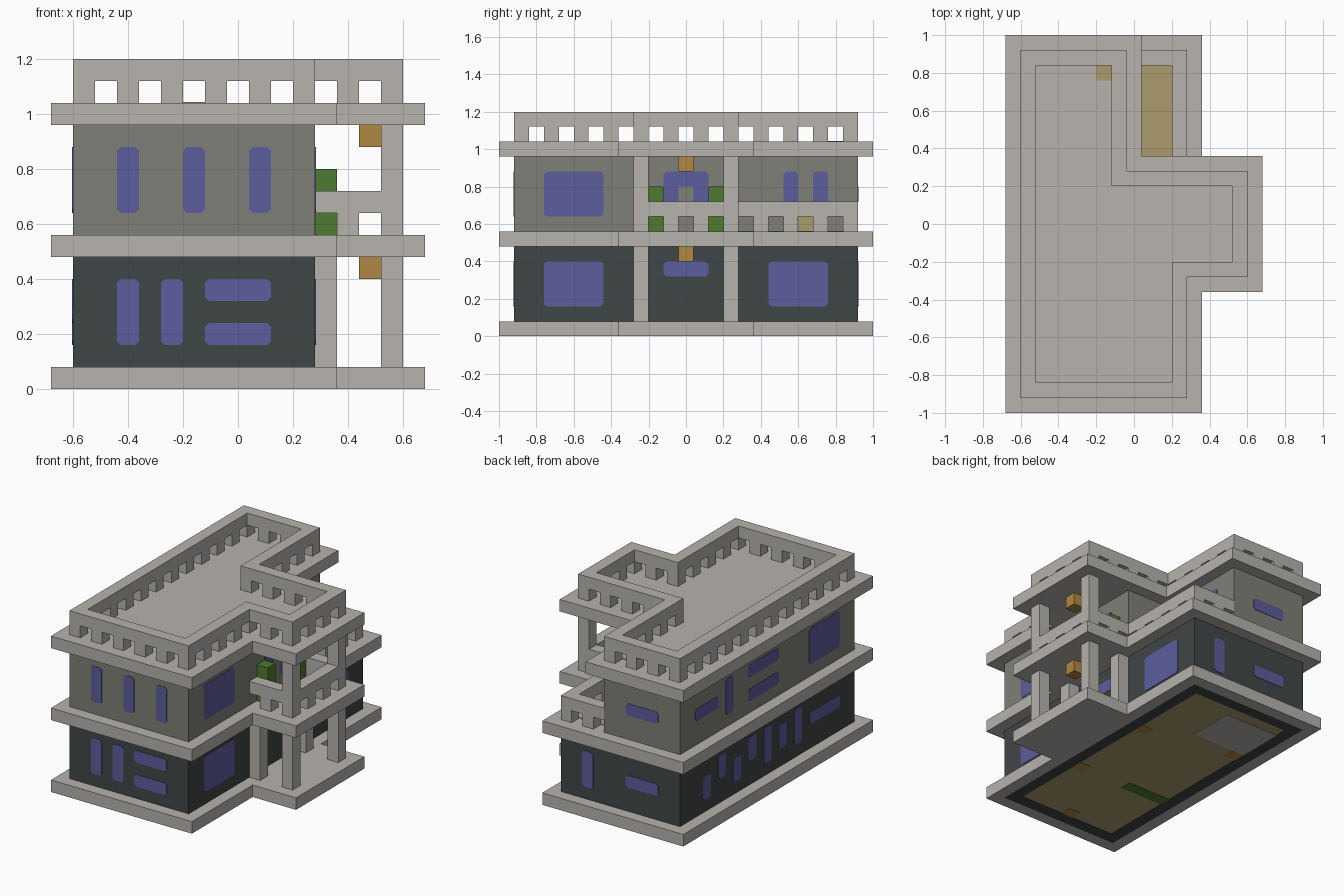
import bpy, bmesh
from mathutils import Vector

cube = bpy.data.objects.get("Cube")
if cube:
    bpy.data.objects.remove(cube, do_unlink=True)


def material(name, rgb):
    linear = [((c / 255 + 0.055) / 1.055) ** 2.4 for c in rgb] + [1]
    m = bpy.data.materials.new(name)
    m.use_nodes = True
    m.diffuse_color = linear
    m.node_tree.nodes["Principled BSDF"].inputs["Base Color"].default_value = linear
    return m


STONE = material("pale stone", (183, 179, 173))
GREY = material("grey wall", (128, 128, 120))
DARK = material("dark wall", (64, 70, 70))
GLASS = material("blue glass", (92, 93, 156))
GOLD = material("lantern gold", (176, 137, 66))
GREEN = material("leaf green", (78, 122, 48))
WOOD = material("tan wood", (171, 155, 109))


def extrude(bm, points, offset):
    face = bm.faces.new([bm.verts.new(p) for p in points])
    new = bmesh.ops.extrude_face_region(bm, geom=[face])["geom"]
    moved = [g for g in new if isinstance(g, bmesh.types.BMVert)]
    bmesh.ops.translate(bm, verts=moved, vec=Vector(offset))


def finish(name, bm, mat):
    bmesh.ops.recalc_face_normals(bm, faces=bm.faces[:])
    mesh = bpy.data.meshes.new(name)
    bm.to_mesh(mesh)
    bm.free()
    mesh.materials.append(mat)
    bpy.context.collection.objects.link(bpy.data.objects.new(name, mesh))


def prism(name, outline, z0, z1, mat):
    bm = bmesh.new()
    extrude(bm, [(x, y, z0) for x, y in outline], (0, 0, z1 - z0))
    finish(name, bm, mat)


def boxes(name, items, mat):
    # each box is x0, x1, y0, y1, z0, z1
    bm = bmesh.new()
    for x0, x1, y0, y1, z0, z1 in items:
        extrude(bm, [(x0, y0, z0), (x1, y0, z0), (x1, y1, z0), (x0, y1, z0)],
                (0, 0, z1 - z0))
    finish(name, bm, mat)


def ring(x0, x1, y0, y1, t, z0, z1):
    return [(x0, x1, y0, y0 + t, z0, z1), (x0, x1, y1 - t, y1, z0, z1),
            (x0, x0 + t, y0 + t, y1 - t, z0, z1),
            (x1 - t, x1, y0 + t, y1 - t, z0, z1)]


def panel(name, axis, pos, u0, u1, z0, z1, mat=GLASS, c=0.014, t=0.003):
    # thin plate with clipped corners, lying on a wall that faces the axis
    loop = [(u0 + c, z0), (u1 - c, z0), (u1, z0 + c), (u1, z1 - c),
            (u1 - c, z1), (u0 + c, z1), (u0, z1 - c), (u0, z0 + c)]
    bm = bmesh.new()
    if axis == "x":
        extrude(bm, [(pos - t, u, z) for u, z in loop], (2 * t, 0, 0))
    else:
        extrude(bm, [(u, pos - t, z) for u, z in loop], (0, 2 * t, 0))
    finish(name, bm, mat)


def parapet(name, axis, pos, a, b, z, top):
    # rail on posts; openings follow one grid shared by every run
    first = -0.84 if axis == "x" else -0.52
    spans = [(a, b, z + 0.08, top)]
    for i in range(round((b - a) / 0.08)):
        u = a + i * 0.08
        if round((u - first) / 0.08) % 2:
            spans.append((u, u + 0.08, z, z + 0.08))
    if axis == "x":
        items = [(pos, pos + 0.08, u, v, p, q) for u, v, p, q in spans]
    else:
        items = [(u, v, pos, pos + 0.08, p, q) for u, v, p, q in spans]
    boxes(name, items, STONE)


# slabs
boxes("base_slab", ring(-0.68, 0.36, -1, 1, 0.08, 0, 0.08)
      + [(0.28, 0.68, -0.36, 0.36, 0, 0.08)], STONE)
porch = [(0.36, -0.36), (0.68, -0.36), (0.68, 0.36)]
prism("middle_slab", [(-0.68, -1), (0.36, -1)] + porch
      + [(0.36, 0.36), (0.36, 1), (-0.68, 1)], 0.48, 0.56, STONE)
prism("roof_slab", [(-0.68, -1), (0.36, -1)] + porch
      + [(0.04, 0.36), (0.04, 1), (-0.68, 1)], 0.96, 1.04, STONE)

# walls and floors
boxes("lower_walls", ring(-0.6, 0.28, -0.92, 0.92, 0.08, 0, 0.48), DARK)
prism("upper_walls", [(-0.6, -0.92), (0.28, -0.92), (0.28, 0.28), (-0.04, 0.28),
                      (-0.04, 0.92), (-0.6, 0.92)], 0.56, 0.96, GREY)
boxes("lower_floor", [(-0.52, 0.2, -0.84, 0.84, 0.003, 0.08)], WOOD)
boxes("terrace_floor", [(-0.04, 0.2, 0.28, 0.84, 0.555, 0.563)], WOOD)
boxes("roof_hatch", [(-0.2, -0.12, 0.76, 0.84, 1.035, 1.043)], WOOD)

# patches set in the underside of the floor
boxes("floor_stone_patch", [(-0.52, -0.12, 0.44, 0.76, 0, 0.005)], STONE)
boxes("floor_green_strip", [(-0.52, -0.2, -0.36, -0.28, 0, 0.005)], GREEN)
boxes("floor_lamps", [(x, x + 0.08, y, y + 0.08, 0, 0.005) for x, y in
                      [(0.12, 0.24), (0.12, -0.36), (-0.52, 0.36), (-0.2, -0.84)]], GOLD)

# porch pillars, lanterns and planters, mirrored front to back
for side, y in (("right", -0.28), ("left", 0.2)):
    boxes("inner_pillar_" + side, [(0.28, 0.36, y, y + 0.08, 0.08, 0.48)], STONE)
    boxes("outer_pillar_" + side, [(0.52, 0.6, y, y + 0.08, z, z + 0.4)
                                   for z in (0.08, 0.56)], STONE)
for side, y in (("right", -0.2), ("left", 0.12)):
    boxes("planter_bush_" + side, [(0.281, 0.36, y, y + 0.08, 0.56, 0.8)], GREEN)
boxes("lanterns", [(0.44, 0.52, -0.04, 0.04, z, z + 0.08) for z in (0.4, 0.88)], GOLD)

# roof parapet
for name, axis, pos, a, b in [
        ("front", "y", -0.92, -0.6, 0.28), ("left", "x", -0.6, -0.84, 0.84),
        ("back", "y", 0.84, -0.6, -0.04), ("right", "x", 0.2, -0.84, -0.28),
        ("porch_front", "y", -0.28, 0.2, 0.6), ("porch_side", "x", 0.52, -0.2, 0.2),
        ("porch_back", "y", 0.2, -0.12, 0.6), ("step", "x", -0.12, 0.28, 0.84)]:
    parapet("roof_parapet_" + name, axis, pos, a, b, 1.04, 1.2)

# balcony and terrace parapets
for name, axis, pos, a, b in [
        ("balcony_front", "y", -0.28, 0.28, 0.52), ("balcony_side", "x", 0.52, -0.2, 0.2),
        ("balcony_back", "y", 0.2, 0.28, 0.52), ("terrace_side", "x", 0.2, 0.28, 0.84),
        ("terrace_back", "y", 0.84, -0.04, 0.28)]:
    parapet(name + "_parapet", axis, pos, a, b, 0.56, 0.72)

# front windows
for x in (-0.44, -0.2, 0.04):
    panel("front_upper_window", "y", -0.92, x, x + 0.08, 0.64, 0.88)
for x in (-0.44, -0.28):
    panel("front_lower_window", "y", -0.92, x, x + 0.08, 0.16, 0.4)
for z in (0.16, 0.32):
    panel("front_wide_window", "y", -0.92, -0.12, 0.12, z, z + 0.08)

# right windows, balcony and terrace doors
panel("right_upper_window", "x", 0.28, -0.76, -0.44, 0.64, 0.88)
for y in (-0.76, 0.44):
    panel("right_lower_window", "x", 0.28, y, y + 0.32, 0.16, 0.4)
panel("porch_window", "x", 0.28, -0.12, 0.12, 0.32, 0.4)
panel("balcony_window", "x", 0.28, -0.12, 0.12, 0.64, 0.88)
panel("balcony_door", "x", 0.28, -0.04, 0.04, 0.56, 0.8, GREY, 0.001, 0.0045)
for y in (0.52, 0.68):
    panel("terrace_window", "x", -0.04, y, y + 0.08, 0.64, 0.88)
panel("terrace_door", "x", -0.04, 0.6, 0.68, 0.56, 0.72, WOOD, 0.001)

# back windows
panel("back_tall_window", "y", 0.92, 0.04, 0.12, 0.16, 0.4)
for z in (0.24, 0.72):
    panel("back_wide_window", "y", 0.92, -0.44, -0.2, z, z + 0.08)

# left windows
for y0, y1, z0, z1 in [(0.52, 0.76, 0.72, 0.8), (0.36, 0.44, 0.64, 0.88),
                       (-0.12, 0.2, 0.8, 0.88), (-0.12, 0.2, 0.64, 0.72),
                       (-0.76, -0.44, 0.64, 0.88), (-0.76, -0.44, 0.24, 0.32)]:
    panel("left_window", "x", -0.6, y0, y1, z0, z1)
heights = [(0.16, 0.32), (0.24, 0.4), (0.16, 0.32), (0.24, 0.4),
           (0.16, 0.4), (0.2, 0.36), (0.16, 0.4)]
for i, (z0, z1) in enumerate(heights):
    y = 0.6 - i * 0.16
    panel("left_slot_window", "x", -0.6, y, y + 0.08, z0, z1)
